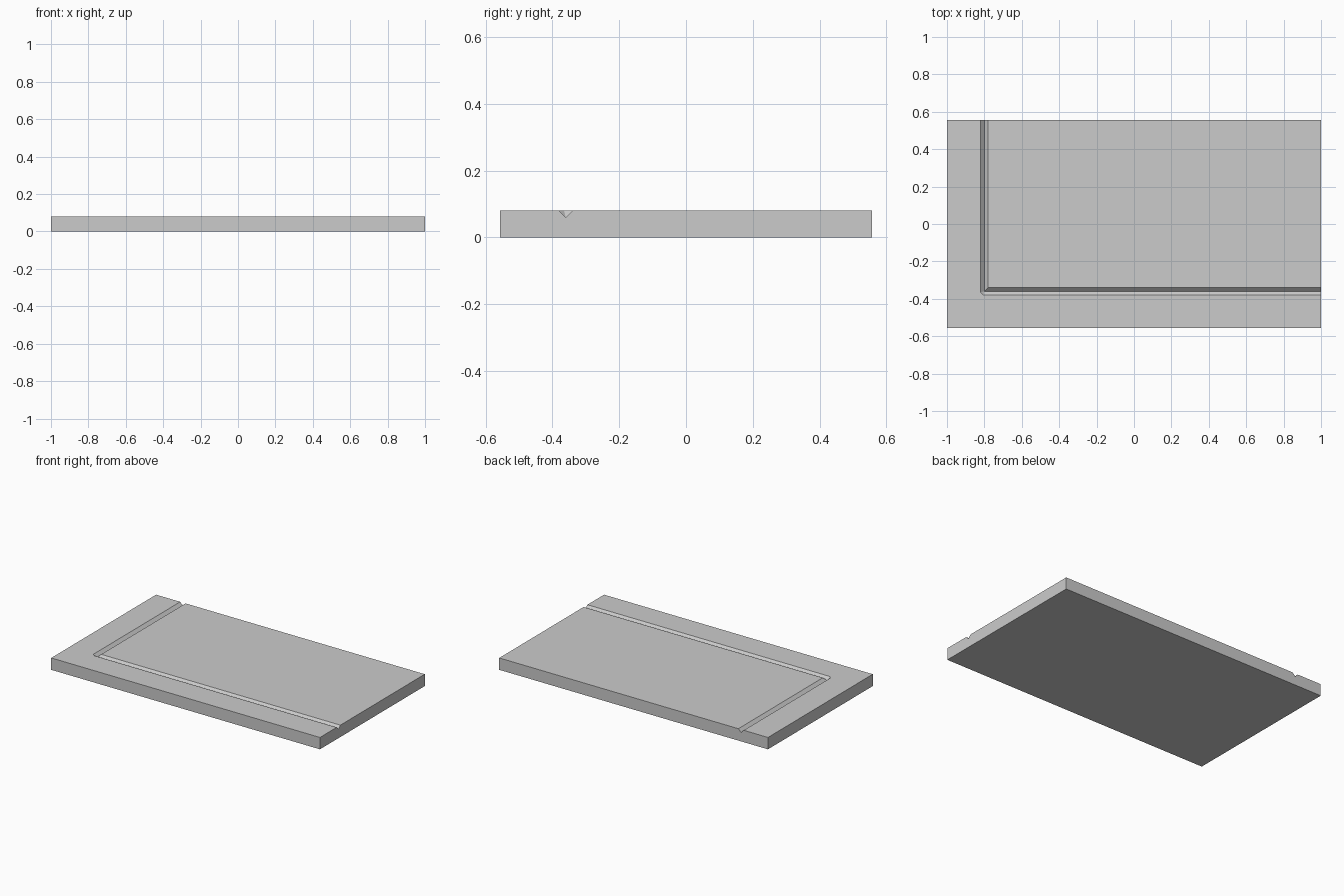
import bpy, bmesh

if "Cube" in bpy.data.objects:
    bpy.data.objects.remove(bpy.data.objects["Cube"])

X, Y, H = 1.0, 0.557, 0.08        # half length, half width, thickness
GX, GY, W, D = -0.8, -0.36, 0.02, 0.02   # groove centre lines, half width, depth
CH = 0.015                        # clipped outer corner of the groove

bm = bmesh.new()


def rail(points, z):
    return [bm.verts.new((x, y, z)) for x, y in points]


# Slab corners, bottom and top
corners = [(-X, Y), (-X, -Y), (X, -Y), (X, Y)]
b = rail(corners, 0)
t = rail(corners, H)

# Rails of the L-shaped V groove: outer lip, valley, inner lip
ox, oy = GX - W, GY - W
o = rail([(ox, Y), (ox, oy + CH), (ox + CH, oy), (X, oy)], H)
c = rail([(GX, Y), (GX, GY), (X, GY)], H - D)
i = rail([(GX + W, Y), (GX + W, GY + W), (X, GY + W)], H)

faces = [
    # Top surfaces either side of the groove
    [t[0], t[1], t[2], o[3], o[2], o[1], o[0]],
    [i[0], i[1], i[2], t[3]],
    # Groove walls
    [o[0], o[1], c[1], c[0]],
    [o[1], o[2], c[1]],
    [o[2], o[3], c[2], c[1]],
    [c[0], c[1], i[1], i[0]],
    [c[1], c[2], i[2], i[1]],
    # Bottom, front, left
    [b[0], b[3], b[2], b[1]],
    [b[1], b[2], t[2], t[1]],
    [b[0], b[1], t[1], t[0]],
    # Right and back, notched by the groove
    [b[2], b[3], t[3], i[2], c[2], o[3], t[2]],
    [b[3], b[0], t[0], o[0], c[0], i[0], t[3]],
]
for f in faces:
    bm.faces.new(f)
bmesh.ops.recalc_face_normals(bm, faces=bm.faces)

mesh = bpy.data.meshes.new("grooved_slab")
bm.to_mesh(mesh)
bm.free()
slab = bpy.data.objects.new("grooved_slab", mesh)
bpy.context.collection.objects.link(slab)
